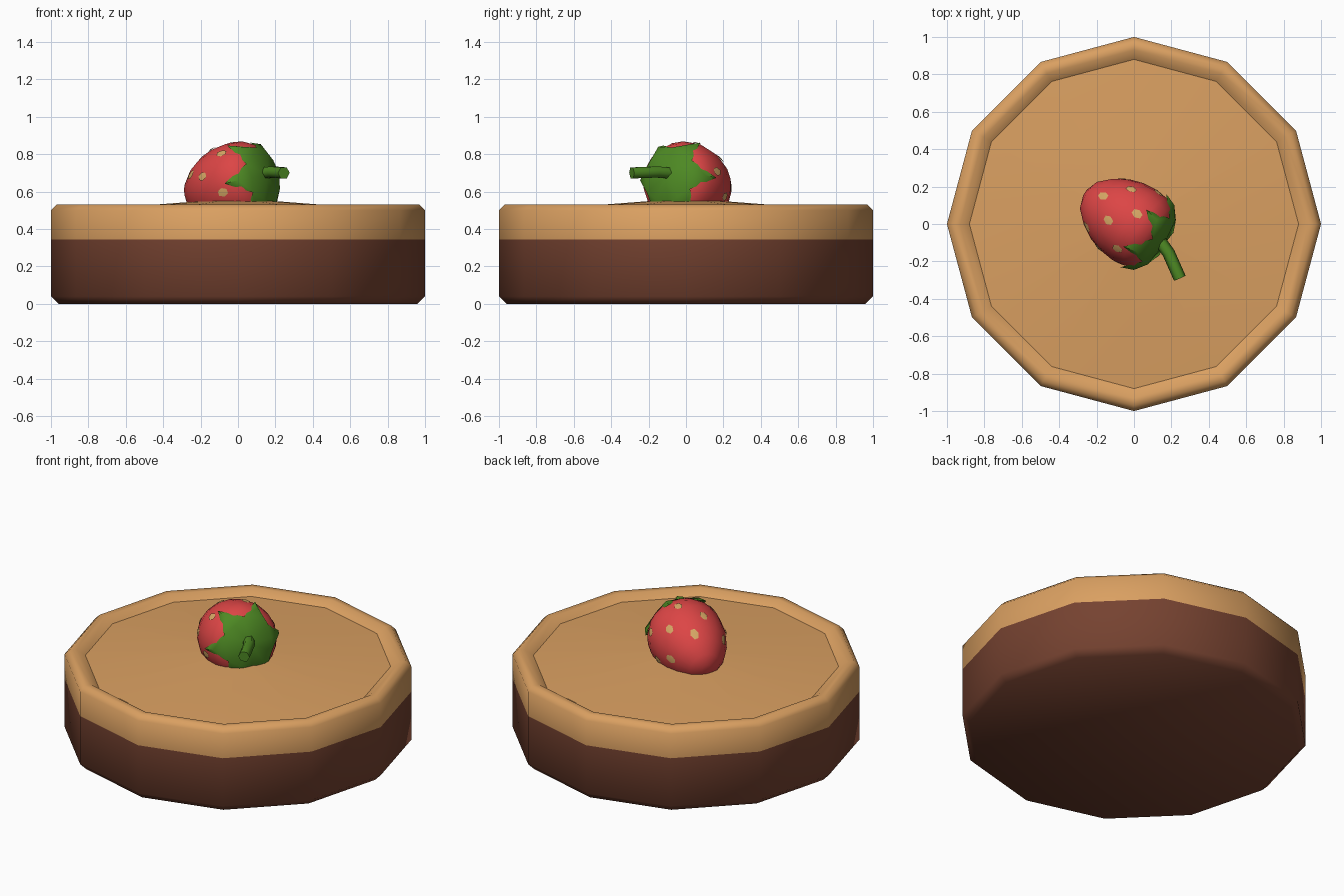
import bpy, math
from mathutils import Matrix, Vector

if "Cube" in bpy.data.objects:
    bpy.data.objects.remove(bpy.data.objects["Cube"])


def mat(name, c):
    m = bpy.data.materials.new(name)
    m.diffuse_color = (*c, 1)
    m.use_nodes = True
    m.node_tree.nodes["Principled BSDF"].inputs["Base Color"].default_value = m.diffuse_color
    return m


frosting = mat("caramel_frosting", (0.70, 0.35, 0.12))
choc = mat("chocolate_base", (0.18, 0.055, 0.03))
red = mat("strawberry_red", (0.72, 0.06, 0.06))
green = mat("leaf_green", (0.075, 0.25, 0.017))
tan = mat("seed_tan", (0.68, 0.39, 0.13))


def make(name, verts, faces, mats, angle=50, matrix=None):
    me = bpy.data.meshes.new(name)
    me.from_pydata([tuple(v) for v in verts], [], faces)
    ob = bpy.data.objects.new(name, me)
    bpy.context.collection.objects.link(ob)
    for m in mats:
        me.materials.append(m)
    if matrix:
        ob.matrix_world = matrix
    bpy.ops.object.select_all(action='DESELECT')
    ob.select_set(True)
    bpy.context.view_layer.objects.active = ob
    bpy.ops.object.shade_smooth_by_angle(angle=math.radians(angle))
    return ob


def lathe(name, profile, n, mats, cap=(True, True), angle=50, matrix=None):
    """Spin (radius, height) pairs listed from bottom to top around z."""
    verts = [(r * math.cos(math.tau * i / n), r * math.sin(math.tau * i / n), z)
             for r, z in profile for i in range(n)]
    faces = [(k * n + i, k * n + (i + 1) % n, (k + 1) * n + (i + 1) % n, (k + 1) * n + i)
             for k in range(len(profile) - 1) for i in range(n)]
    if cap[0]:
        faces.append(tuple(reversed(range(n))))
    if cap[1]:
        faces.append(tuple(range((len(profile) - 1) * n, len(profile) * n)))
    return make(name, verts, faces, mats, angle, matrix)


# Twelve-sided cake: chocolate below z = 0.345, frosting and raised rim above
cake = lathe("cake", [(0.96, 0), (1, 0.04), (1, 0.345), (1, 0.50), (0.97, 0.53),
                      (0.93, 0.53), (0.88, 0.497)], 12, [choc, frosting], (True, False))
for p in cake.data.polygons:
    p.material_index = 1 if p.center.z > 0.345 else 0

# Slightly domed top
lathe("cake_top", [(0.88, 0.497), (0.02, 0.563)], 12, [frosting], (False, True))

# Strawberry lying on its side: local z runs from tip to leafy end
d = Vector((0.82, -0.53, 0.22)).normalized()
u = Vector((-d.y, d.x, 0)).normalized()
w = d.cross(u)
frame = Matrix.Translation((-0.02, 0.01, 0.64)) @ Matrix((u, w, d)).transposed().to_4x4()
body = [(0.03, -0.29), (0.09, -0.265), (0.15, -0.2), (0.19, -0.13), (0.212, -0.06),
        (0.222, 0.03), (0.212, 0.1), (0.185, 0.155), (0.13, 0.19), (0.02, 0.205)]
lathe("strawberry", body, 20, [red], matrix=frame)


def radius(t):
    for (r0, t0), (r1, t1) in zip(body, body[1:]):
        if t <= t1:
            return r0 + (r1 - r0) * (t - t0) / (t1 - t0)
    return body[-1][0]


def on_skin(t, a, lift):
    r = radius(t) + lift
    return (r * math.cos(a), r * math.sin(a), t)


# Seeds: thin six-sided patches following the skin
verts, faces = [], []
for t, count, start in [(0.055, 6, 15), (-0.06, 6, 45), (-0.165, 5, 5)]:
    for k in range(count):
        a = math.radians(start) + math.tau * k / count
        b = len(verts)
        verts.append(on_skin(t, a, 0.006))
        for j in range(6):
            q = math.tau * j / 6
            verts.append(on_skin(t + 0.031 * math.sin(q),
                                 a + 0.024 * math.cos(q) / radius(t), 0.004))
        faces += [(b, b + 1 + j, b + 1 + (j + 1) % 6) for j in range(6)]
make("seeds", verts, faces, [tan], matrix=frame)

# Six-pointed leafy cap: centre, shoulder ring, then tips draped over the skin
verts, faces = [(0, 0, 0.222)], []
for k in range(6):
    a = math.radians(4 + 60 * k)
    h = math.radians(30)
    for r, t, ang in [(0.14, 0.204, a), (0.158, 0.188, a + h),
                      (0.205, 0.155, a), (0.232, 0.085, a)]:
        verts.append((r * math.cos(ang), r * math.sin(ang), t))
for k in range(6):
    s, v, m, tip = (1 + 4 * k + j for j in range(4))
    pv = 2 + 4 * ((k - 1) % 6)
    faces += [(0, pv, s), (0, s, v), (s, pv, m), (s, m, v), (m, pv, tip), (m, tip, v)]
make("leaf_cap", verts, faces, [green], 40, frame)

# Bent stem: six-sided tube along three points
path = [Vector(p) for p in [(0.11, -0.05, 0.695), (0.185, -0.155, 0.705), (0.245, -0.29, 0.70)]]
verts = []
for i, p in enumerate(path):
    direction = (path[min(i + 1, 2)] - path[max(i - 1, 0)]).normalized()
    side = direction.cross(Vector((0, 0, 1))).normalized()
    up = side.cross(direction)
    verts += [p + 0.034 * (side * math.cos(math.tau * j / 6) + up * math.sin(math.tau * j / 6))
              for j in range(6)]
faces = [(k * 6 + j, k * 6 + 6 + j, k * 6 + 6 + (j + 1) % 6, k * 6 + (j + 1) % 6)[::-1]
         for k in range(2) for j in range(6)]
faces += [tuple(range(6))[::-1], tuple(range(12, 18))]
stem = make("stem", verts, faces, [green], 65)

# Consistent outward normals on the stem
import bmesh
bm = bmesh.new()
bm.from_mesh(stem.data)
bmesh.ops.recalc_face_normals(bm, faces=bm.faces)
bm.to_mesh(stem.data)
bm.free()
